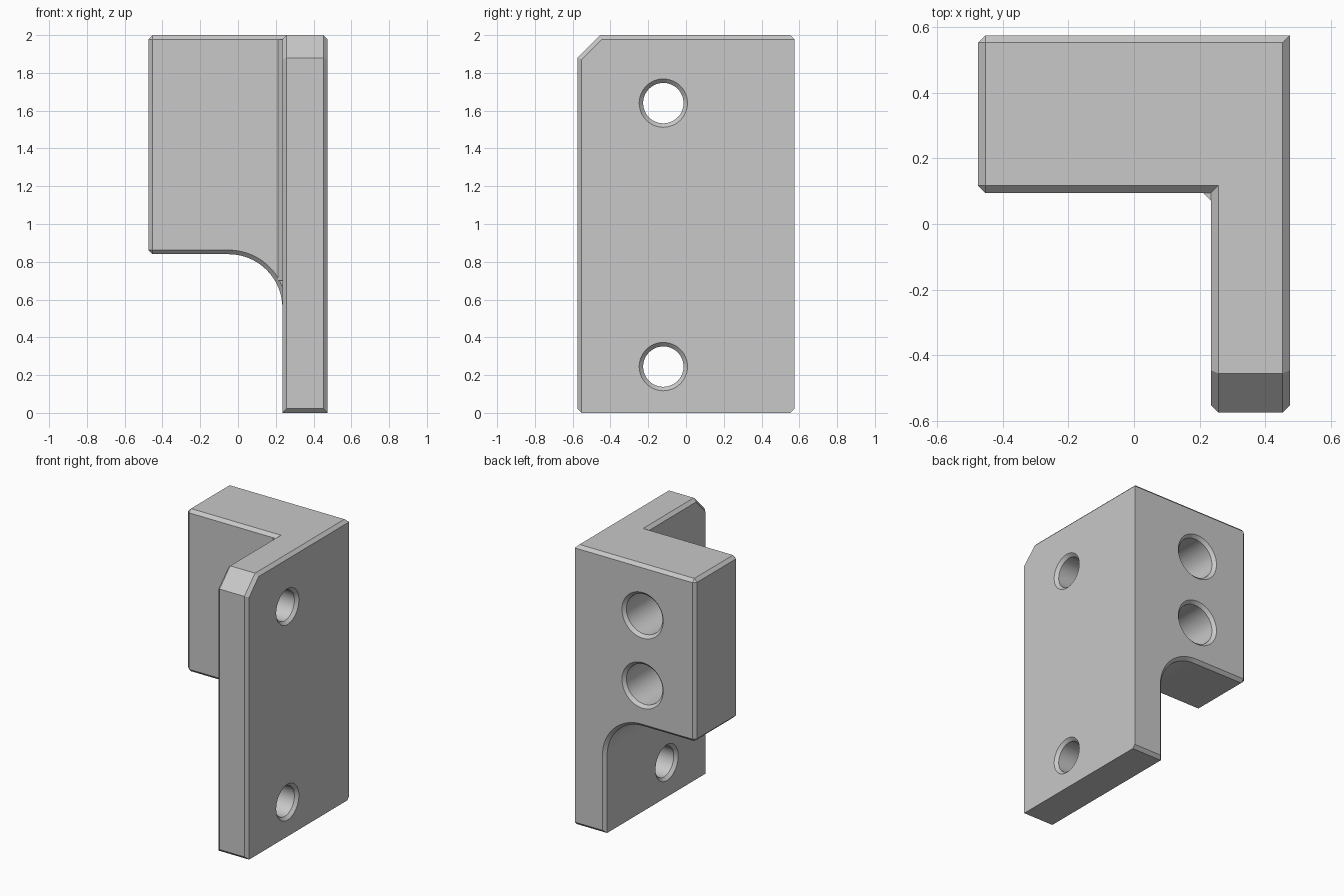
import bpy, bmesh, math
from mathutils import Vector

if "Cube" in bpy.data.objects:
    bpy.data.objects.remove(bpy.data.objects["Cube"])

CH = 0.022                                   # edge chamfer
PLATE_IN, SIDE, BACK, BLOCK_FRONT = 0.235, 0.475, 0.575, 0.095

grey = bpy.data.materials.new("plain grey")
grey.use_nodes = True
grey.diffuse_color = (0.58, 0.58, 0.58, 1)
grey.node_tree.nodes["Principled BSDF"].inputs["Base Color"].default_value = grey.diffuse_color


def finish(name, bm):
    bmesh.ops.recalc_face_normals(bm, faces=bm.faces)
    mesh = bpy.data.meshes.new(name)
    bm.to_mesh(mesh)
    bm.free()
    mesh.materials.append(grey)
    obj = bpy.data.objects.new(name, mesh)
    bpy.context.collection.objects.link(obj)
    return obj


def prism(name, points, direction, chamfer=None):
    """Extrude a planar outline, then chamfer the edges picked by a rule."""
    bm = bmesh.new()
    face = bm.faces.new([bm.verts.new(p) for p in points])
    grown = bmesh.ops.extrude_face_region(bm, geom=[face], use_keep_orig=True)
    verts = [g for g in grown["geom"] if isinstance(g, bmesh.types.BMVert)]
    bmesh.ops.translate(bm, verts=verts, vec=direction)
    bmesh.ops.recalc_face_normals(bm, faces=bm.faces)
    if chamfer:
        axis = Vector(direction).normalized()
        picked = []
        for e in bm.edges:
            a, b = (v.co for v in e.verts)
            across = abs((b - a).normalized().dot(axis)) > 0.9
            if chamfer((a + b) / 2, across):
                picked.append(e)
        bmesh.ops.bevel(bm, geom=picked, offset=CH, offset_type='OFFSET',
                        segments=1, affect='EDGES', profile=0.5)
    return finish(name, bm)


def drill(name, rings, place, sides=48):
    """Round cutter from (distance, radius) rings."""
    bm = bmesh.new()
    loops = []
    for t, r in rings:
        loops.append([bm.verts.new(place(t, r * math.cos(a), r * math.sin(a)))
                      for a in (math.tau * i / sides for i in range(sides))])
    for lo, hi in zip(loops, loops[1:]):
        for i in range(sides):
            j = (i + 1) % sides
            bm.faces.new((lo[i], lo[j], hi[j], hi[i]))
    bm.faces.new(loops[0])
    bm.faces.new(loops[-1])
    obj = finish(name, bm)
    obj.hide_render = True
    return obj


def combine(base, tool, operation):
    mod = base.modifiers.new(operation.lower(), 'BOOLEAN')
    mod.object, mod.operation, mod.solver = tool, operation, 'EXACT'
    bpy.context.view_layer.objects.active = base
    bpy.ops.object.modifier_apply(modifier=mod.name)
    bpy.data.objects.remove(tool)


# Mounting plate with a clipped front top corner
def plate_rule(m, across):
    if across:
        return abs(m.y) > 0.57 and (m.z < 0.01 or m.z > 1.99)
    return m.z > 0.01 and not (m.x > 0.4 and m.y > 0.57)


outline = [(-BACK, 0), (BACK, 0), (BACK, 2), (-0.455, 2), (-BACK, 1.88)]
bracket = prism("angle_bracket", [(PLATE_IN, y, z) for y, z in outline],
                (SIDE - PLATE_IN, 0, 0), plate_rule)

# Side block, its underside curving down into the plate
R, BOTTOM, STEPS = 0.285, 0.84, 20
outline = [(-SIDE, BOTTOM), (-SIDE, 2), (0.3, 2), (0.3, 0.45), (PLATE_IN, 0.45)]
for i in range(STEPS + 1):
    a = math.pi / 2 * i / STEPS
    outline.append((PLATE_IN - R + R * math.cos(a), BOTTOM - R + R * math.sin(a)))


def block_rule(m, across):
    return m.x < -0.47 if across else m.x < 0.299


block = prism("side_block", [(x, BLOCK_FRONT, z) for x, z in outline],
              (0, BACK - BLOCK_FRONT, 0), block_rule)
combine(bracket, block, 'UNION')

# Small chamfer strip filling the inner vertical corner
corner = [(PLATE_IN - 0.024, BLOCK_FRONT), (PLATE_IN, BLOCK_FRONT - 0.024),
          (0.26, BLOCK_FRONT - 0.024), (0.26, 0.12), (PLATE_IN - 0.024, 0.12)]
strip = prism("corner_strip", [(x, y, 0.7) for x, y in corner], (0, 0, 1.278))
combine(bracket, strip, 'UNION')

# Through holes in the plate, countersunk on both faces
r, c = 0.107, 0.021
for z in (0.245, 1.64):
    rings = [(PLATE_IN - c, r + 2 * c), (PLATE_IN + c, r), (SIDE - c, r), (SIDE + c, r + 2 * c)]
    combine(bracket, drill("plate_hole_cutter", rings,
                           lambda t, u, v: (t, -0.12 + u, z + v)), 'DIFFERENCE')

# Blind holes in the back of the block
r = 0.142
for z in (1.14, 1.64):
    rings = [(BACK - 0.4, r), (BACK - c, r), (BACK + c, r + 2 * c)]
    combine(bracket, drill("back_hole_cutter", rings,
                           lambda t, u, v: (-0.06 + u, t, z + v)), 'DIFFERENCE')

# Merge coplanar pieces and shade
bm = bmesh.new()
bm.from_mesh(bracket.data)
bmesh.ops.remove_doubles(bm, verts=bm.verts, dist=0.0005)
bmesh.ops.dissolve_limit(bm, angle_limit=0.005, verts=bm.verts, edges=bm.edges)
bm.to_mesh(bracket.data)
bm.free()
bpy.ops.object.select_all(action='DESELECT')
bracket.select_set(True)
bpy.context.view_layer.objects.active = bracket
bpy.ops.object.shade_smooth_by_angle(angle=math.radians(25))
